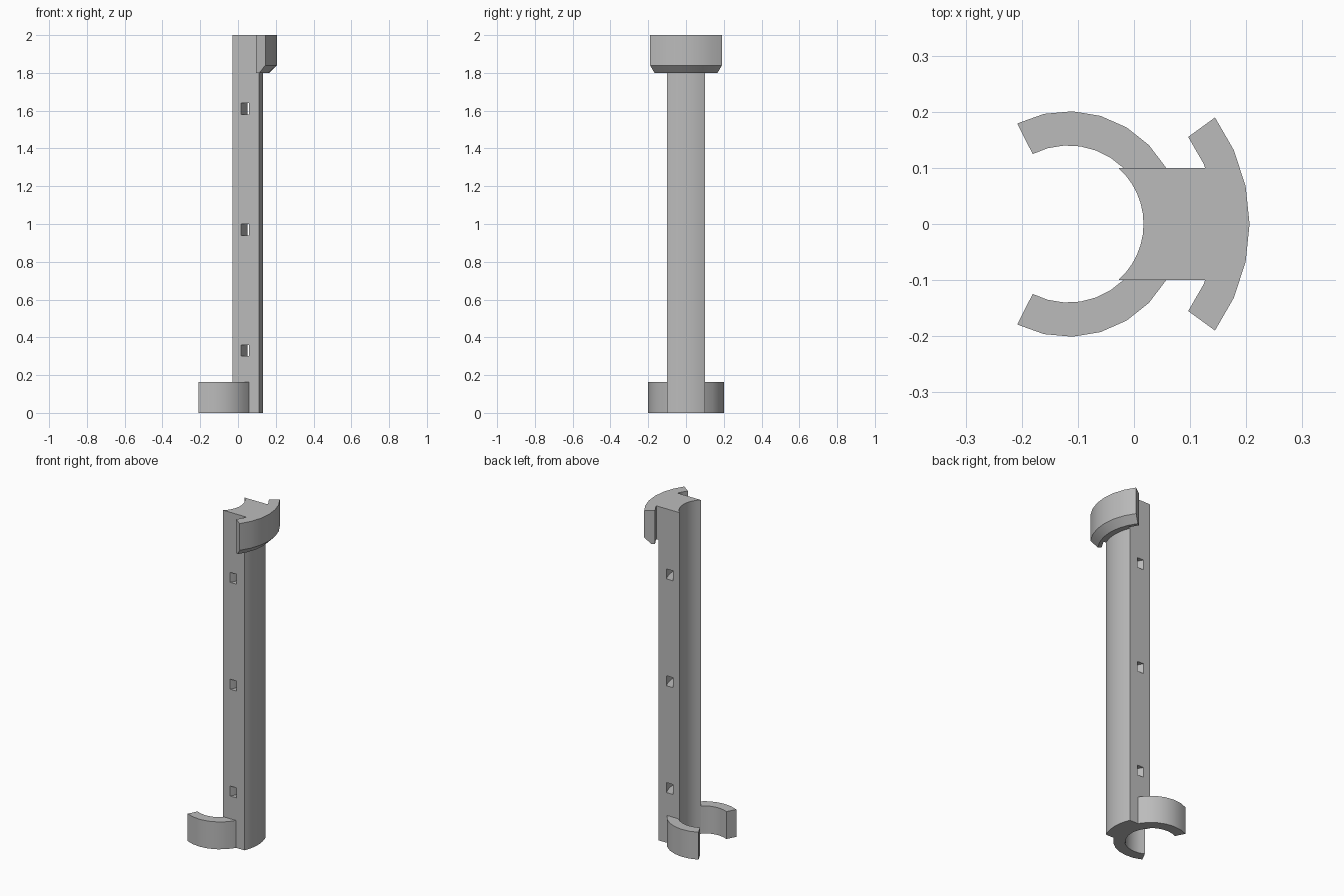
import bpy, bmesh
from math import sin, cos, asin, radians

old = bpy.data.objects.get("Cube")
if old:
    bpy.data.objects.remove(old)

AXIS_X = -0.117      # shared centre of every curved face
HALF_W = 0.1         # half width of the post

grey = bpy.data.materials.new("plain grey")
grey.use_nodes = True
colour = (0.5, 0.5, 0.5, 1)
grey.diffuse_color = colour
grey.node_tree.nodes["Principled BSDF"].inputs["Base Color"].default_value = colour


def flank(r):
    """Angle at which a circle of radius r meets the side of the post."""
    return asin(HALF_W / r)


def band(name, layers, inner, outer, steps):
    """Curved bar: layers are (z, inner radius, outer radius), and
    inner/outer are the (start, end) angles of the two arcs."""
    bm = bmesh.new()
    rows = []
    for z, r_in, r_out in layers:
        row = []
        for r, (a, b), order in ((r_out, outer, range(steps + 1)),
                                 (r_in, inner, range(steps, -1, -1))):
            for i in order:
                t = a + (b - a) * i / steps
                row.append(bm.verts.new((AXIS_X + r * cos(t), r * sin(t), z)))
        rows.append(row)
    n = len(rows[0])
    for low, high in zip(rows, rows[1:]):
        for i in range(n):
            j = (i + 1) % n
            bm.faces.new((low[i], low[j], high[j], high[i]))
    # Caps made of quads between the two arcs
    for row in (rows[0], rows[-1]):
        for i in range(steps):
            bm.faces.new((row[i], row[i + 1], row[n - 2 - i], row[n - 1 - i]))
    bmesh.ops.recalc_face_normals(bm, faces=bm.faces)
    mesh = bpy.data.meshes.new(name)
    bm.to_mesh(mesh)
    bm.free()
    mesh.materials.append(grey)
    obj = bpy.data.objects.new(name, mesh)
    bpy.context.collection.objects.link(obj)
    return obj


def smooth(obj):
    bpy.ops.object.select_all(action='DESELECT')
    obj.select_set(True)
    bpy.context.view_layer.objects.active = obj
    bpy.ops.object.shade_smooth_by_angle(angle=radians(25))


def both(a):
    return (-a, a)


# Tall post with a hollow back and a rounded face
post = band("post", [(0, 0.134, 0.25), (2, 0.134, 0.25)],
            both(flank(0.134)), both(flank(0.25)), 12)

# Three curved strap channels through the post
for i, z in enumerate((0.33, 0.97, 1.61)):
    cutter = band(f"channel_cutter_{i + 1}",
                  [(z - 0.03, 0.167, 0.202), (z + 0.03, 0.167, 0.202)],
                  both(radians(60)), both(radians(60)), 16)
    cutter.hide_render = True
    cutter.hide_viewport = True
    cut = post.modifiers.new("strap_channel", 'BOOLEAN')
    cut.operation = 'DIFFERENCE'
    cut.solver = 'EXACT'
    cut.object = cutter

# Bake the channels into the post, then drop the cutters
bpy.context.view_layer.update()
graph = bpy.context.evaluated_depsgraph_get()
baked = bpy.data.meshes.new_from_object(post.evaluated_get(graph))
post.modifiers.clear()
post.data = baked
for obj in [o for o in bpy.data.objects if o.name.startswith("channel_cutter")]:
    bpy.data.objects.remove(obj)
smooth(post)

# Two arms of the open ring at the foot
for name, side in (("back_ring_arm", 1), ("front_ring_arm", -1)):
    end = radians(117)
    arm = band(name, [(0, 0.14, 0.201), (0.164, 0.14, 0.201)],
               (side * flank(0.14), side * end),
               (side * flank(0.201), side * end), 6)
    smooth(arm)

# Curved clip at the top, bevelled along its lower outer edge
clip = band("top_clip",
            [(1.8, 0.264, 0.284), (1.84, 0.264, 0.323), (2, 0.264, 0.323)],
            both(radians(36)), both(radians(36)), 6)
smooth(clip)

# Web joining the clip to the post
web = band("clip_web", [(1.8, 0.249, 0.265), (2, 0.249, 0.265)],
           both(flank(0.249)), both(flank(0.265)), 12)
smooth(web)
